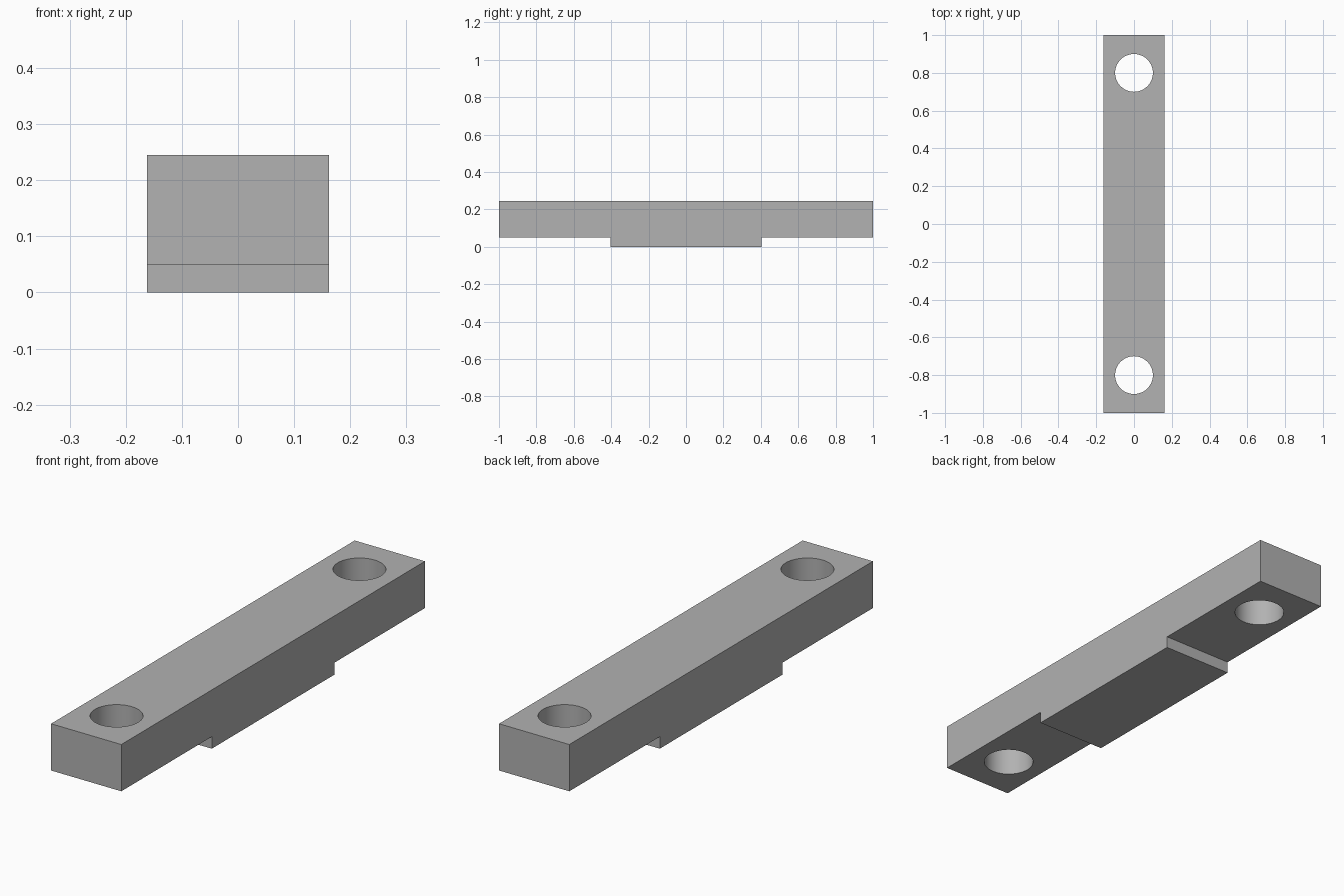
import bpy, bmesh, math

cube = bpy.data.objects.get("Cube")
if cube:
    bpy.data.objects.remove(cube, do_unlink=True)

HALF_W, HEIGHT, STEP, PAD = 0.162, 0.245, 0.05, 0.404
HOLE_Y, HOLE_R = 0.8, 0.1

grey = bpy.data.materials.new("plain grey")
grey.use_nodes = True
colour = (0.445, 0.445, 0.445, 1)
grey.diffuse_color = colour
grey.node_tree.nodes["Principled BSDF"].inputs["Base Color"].default_value = colour

# Bar with a raised pad underneath: side profile extruded across the width
half = [(PAD, 0), (PAD, STEP), (1, STEP), (1, HEIGHT)]
profile = half + [(-y, z) for y, z in reversed(half)]
bm = bmesh.new()
side = bm.faces.new([bm.verts.new((-HALF_W, y, z)) for y, z in profile])
extruded = bmesh.ops.extrude_face_region(bm, geom=[side])["geom"]
bmesh.ops.translate(bm, vec=(2 * HALF_W, 0, 0),
                    verts=[v for v in extruded if isinstance(v, bmesh.types.BMVert)])
bmesh.ops.recalc_face_normals(bm, faces=bm.faces)
mesh = bpy.data.meshes.new("mounting_bar")
bm.to_mesh(mesh)
bm.free()
bar = bpy.data.objects.new("mounting_bar", mesh)
bpy.context.collection.objects.link(bar)
mesh.materials.append(grey)

# Round through holes near both ends
for name, sign in (("front", -1), ("back", 1)):
    bpy.ops.mesh.primitive_cylinder_add(vertices=64, radius=HOLE_R, depth=1,
                                        location=(0, sign * HOLE_Y, HEIGHT / 2))
    cutter = bpy.context.object
    cutter.name = name + "_hole_cutter"
    cutter.data.materials.append(grey)
    cutter.hide_render = True
    bpy.ops.object.select_all(action="DESELECT")
    bar.select_set(True)
    bpy.context.view_layer.objects.active = bar
    cut = bar.modifiers.new(name + "_hole", "BOOLEAN")
    cut.operation, cut.solver, cut.object = "DIFFERENCE", "EXACT", cutter
    bpy.ops.object.modifier_apply(modifier=cut.name)
    bpy.data.objects.remove(cutter, do_unlink=True)

# Smooth hole walls, crisp edges
bpy.ops.object.shade_smooth_by_angle(angle=math.radians(30))
